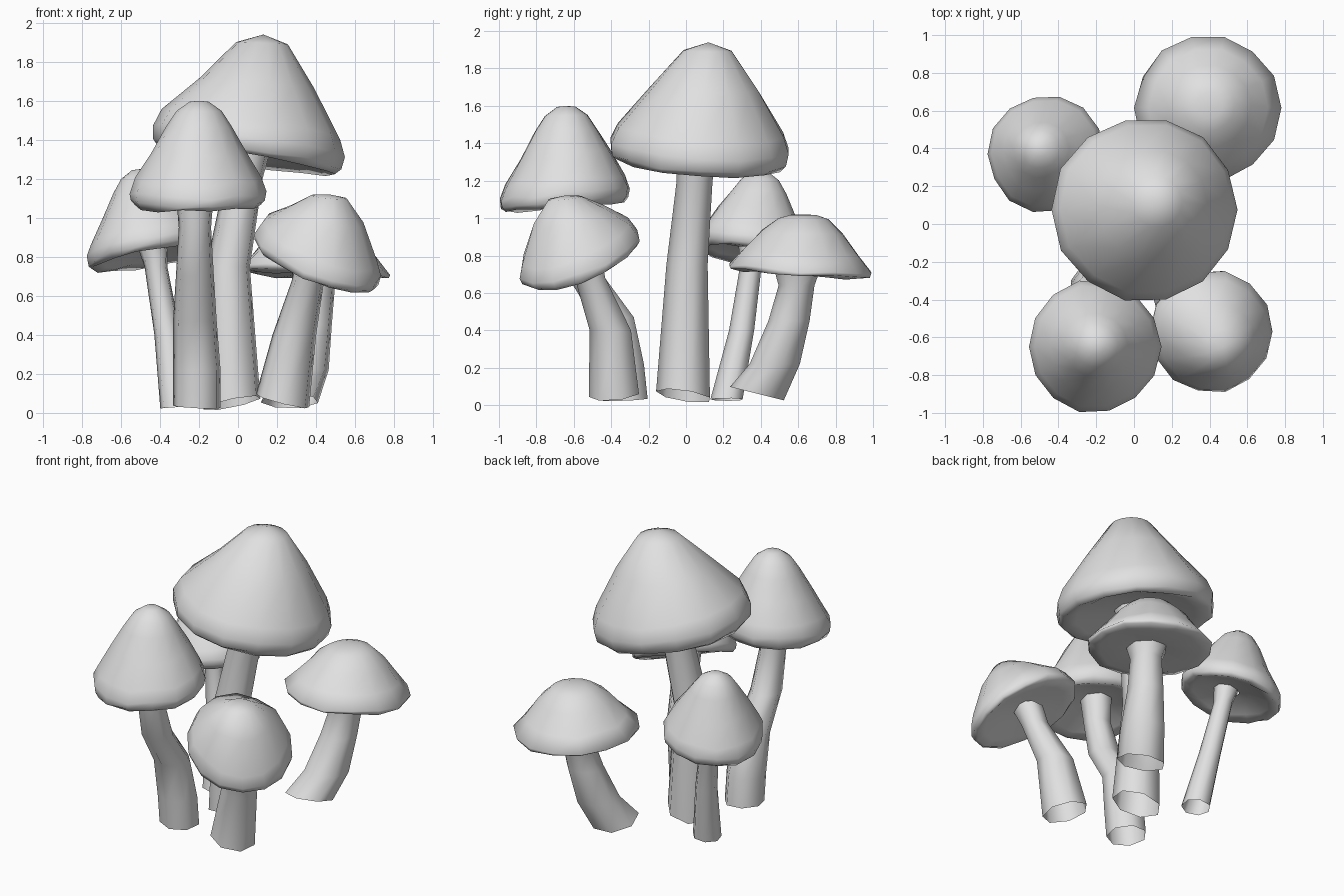
import bpy, bmesh, math, random
from mathutils import Vector

random.seed(4)
cube = bpy.data.objects.get("Cube")
if cube:
    bpy.data.objects.remove(cube)

grey = bpy.data.materials.new("plain_grey")
grey.use_nodes = True
grey.diffuse_color = (0.75, 0.75, 0.75, 1)
grey.node_tree.nodes["Principled BSDF"].inputs["Base Color"].default_value = (0.75, 0.75, 0.75, 1)


def skin(name, rings, pole=None):
    """Bridge rings of points into a smooth body, closed at the last ring if a pole is given."""
    bm = bmesh.new()
    loops = [[bm.verts.new(p) for p in ring] for ring in rings]
    n = len(loops[0])
    for a, b in zip(loops, loops[1:]):
        for i in range(n):
            j = (i + 1) % n
            bm.faces.new((a[i], a[j], b[j], b[i]))
    if pole:
        top = bm.verts.new(pole)
        for i in range(n):
            bm.faces.new((loops[-1][i], loops[-1][(i + 1) % n], top))
    bmesh.ops.recalc_face_normals(bm, faces=bm.faces)
    mesh = bpy.data.meshes.new(name)
    bm.to_mesh(mesh)
    bm.free()
    mesh.materials.append(grey)
    ob = bpy.data.objects.new(name, mesh)
    bpy.context.collection.objects.link(ob)
    bpy.ops.object.select_all(action='DESELECT')
    ob.select_set(True)
    bpy.context.view_layer.objects.active = ob
    bpy.ops.object.shade_smooth_by_angle(angle=math.radians(100))


def cap(name, centre, apex, radius, slope, profile, sides=14):
    """Leaning cap: profile is (radius, height) from the underside to the crown."""
    c, axis = Vector(centre), Vector(apex) - Vector(centre)
    wobble = [random.uniform(0.98, 1.02) for _ in range(sides)]
    rings = []
    for r, h in profile:
        ring = []
        for i, w in enumerate(wobble):
            a = math.tau * i / sides
            x, y = radius * r * w * math.cos(a), radius * r * w * math.sin(a)
            # The tilt fades toward the crown
            dz = (x * slope[0] + y * slope[1]) * (r if h > 0.5 else 1)
            if r > 0.5:
                dz += random.uniform(-0.01, 0.01)
            ring.append(c + axis * h + Vector((x, y, dz)))
        rings.append(ring)
    skin(name, rings, apex)


def stem(name, path, tilt, sides=7):
    """Bent hollow stem: path is (x, y, z, radius) upward, tilt slopes the cut foot."""
    rings = []
    for k, (x, y, z, r) in enumerate(path):
        ring = []
        for i in range(sides):
            a = math.tau * (i + 0.3) / sides
            dx, dy = r * math.cos(a), r * math.sin(a)
            dz = dx * tilt[0] + dy * tilt[1] if k == 0 else 0
            ring.append(Vector((x + dx, y + dy, z + dz)))
        rings.append(ring)
    skin(name, rings)


# Cap profiles
under = [(0.16, -0.02), (0.4, -0.04), (0.75, -0.11), (0.92, -0.15), (0.98, -0.1)]
cone = under + [(1, 0.02), (0.93, 0.17), (0.6, 0.56), (0.27, 0.92)]
bell = under + [(1, 0.0), (0.92, 0.15), (0.69, 0.44), (0.48, 0.72), (0.33, 0.89), (0.14, 0.99)]
dome = under + [(1, 0.0), (0.9, 0.22), (0.6, 0.65), (0.28, 0.96)]
shallow = [(0.2, -0.02), (0.8, -0.1), (0.98, -0.07), (1, 0), (0.81, 0.28), (0.57, 0.67), (0.35, 0.92), (0.18, 0.99)]

# Tall middle mushroom
cap("middle_cap", (0.06, 0.075, 1.38), (0.13, 0.12, 1.94), 0.492, (-0.16, -0.06), cone)
stem("middle_stem", [(-0.03, -0.01, 0.05, 0.15), (-0.05, 0.01, 0.75, 0.115),
                     (0.03, 0.05, 1.2, 0.1), (0.06, 0.06, 1.39, 0.12)], (0.2, -0.15))

# Front right-hand mushroom
cap("front_right_cap", (-0.21, -0.65, 1.13), (-0.2, -0.64, 1.6), 0.352, (0, 0.09), bell)
stem("front_right_stem", [(-0.21, -0.32, 0.03, 0.125), (-0.21, -0.34, 0.22, 0.125),
                          (-0.22, -0.385, 0.47, 0.115), (-0.22, -0.54, 0.7, 0.1),
                          (-0.22, -0.61, 0.95, 0.085), (-0.22, -0.62, 1.13, 0.1)], (-0.05, 0.05))

# Back right-hand mushroom
cap("back_right_cap", (-0.465, 0.37, 0.85), (-0.5, 0.4, 1.25), 0.31, (0.17, -0.17), bell)
stem("back_right_stem", [(-0.31, 0.22, 0.03, 0.09), (-0.36, 0.3, 0.4, 0.07),
                         (-0.42, 0.35, 0.75, 0.06), (-0.44, 0.36, 0.86, 0.08)], (0.08, 0))

# Front left-hand mushroom
cap("front_left_cap", (0.41, -0.57, 0.81), (0.47, -0.65, 1.12), 0.322, (-0.36, 0.36), dome)
stem("front_left_stem", [(0.23, -0.38, 0.06, 0.14), (0.29, -0.4, 0.4, 0.115),
                         (0.36, -0.51, 0.68, 0.085), (0.39, -0.55, 0.81, 0.1)], (-0.25, 0.1))

# Back left-hand mushroom
cap("back_left_cap", (0.39, 0.615, 0.73), (0.4, 0.63, 1.02), 0.385, (-0.04, -0.06), shallow)
stem("back_left_stem", [(0.265, 0.385, 0.06, 0.15), (0.33, 0.48, 0.22, 0.14),
                        (0.37, 0.555, 0.45, 0.115), (0.4, 0.595, 0.64, 0.1),
                        (0.4, 0.6, 0.73, 0.13)], (0, -0.25))
